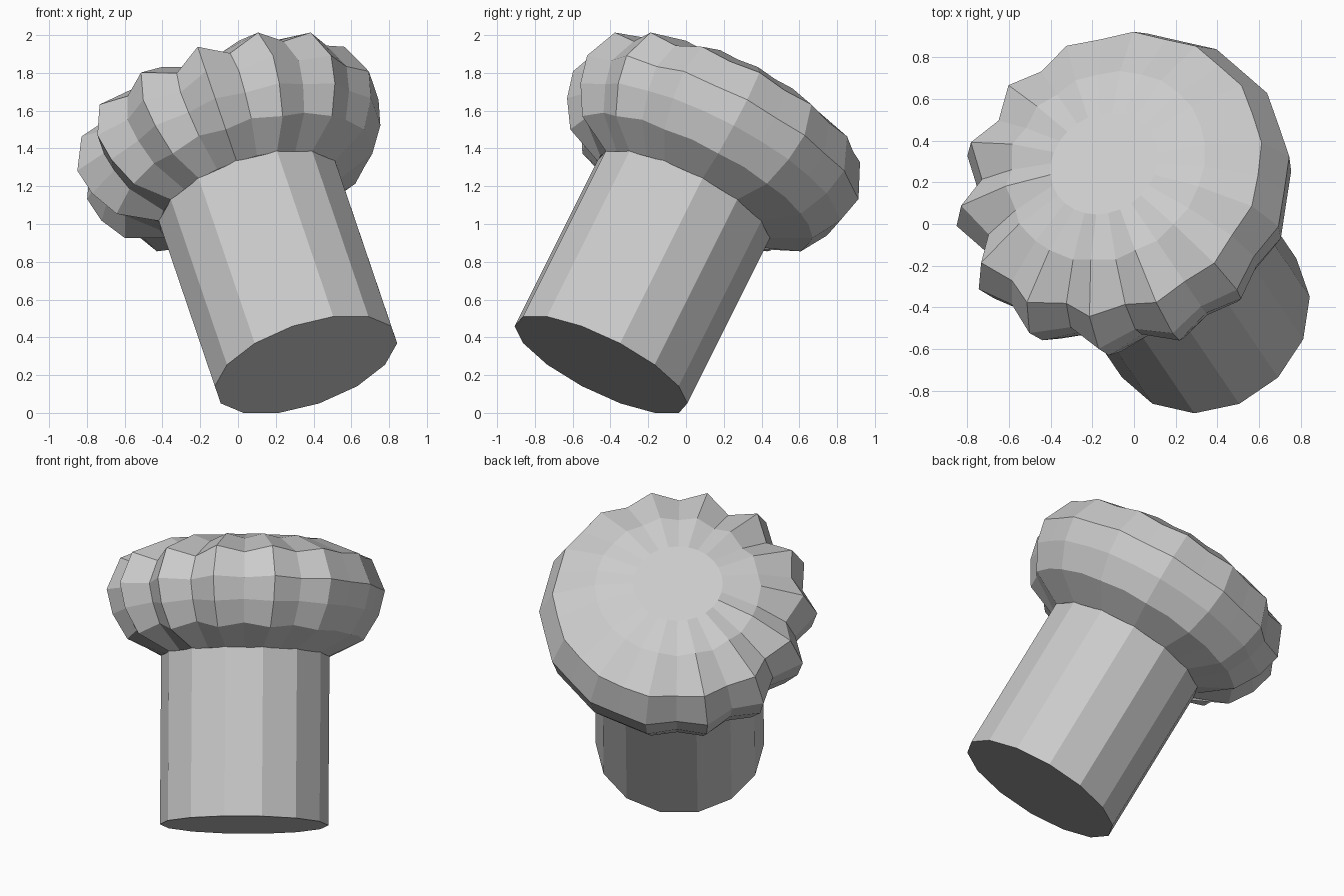
import bpy, bmesh, math
from mathutils import Vector, Matrix

if "Cube" in bpy.data.objects:
    bpy.data.objects.remove(bpy.data.objects["Cube"])

SIDES = 14
BASE = Vector((0.36, -0.45, 0.255))
AXIS = Vector((-0.34, 0.50, 1.0)).normalized()

# Tilted frame: local z runs along the hat, local x points to its high side
vx = (Vector((0, 0, 1)) - AXIS * AXIS.z).normalized()
vy = AXIS.cross(vx)
FRAME = Matrix((vx, vy, AXIS)).transposed().to_4x4()
FRAME.translation = BASE


def lathe(name, rings):
    """Skin rings of local points and cap both ends."""
    bm = bmesh.new()
    loops = [[bm.verts.new(p) for p in ring] for ring in rings]
    for lo, hi in zip(loops, loops[1:]):
        n = len(lo)
        for i in range(n):
            bm.faces.new((lo[i], lo[(i + 1) % n], hi[(i + 1) % n], hi[i]))
    bm.faces.new(loops[0][::-1])
    bm.faces.new(loops[-1])
    bmesh.ops.recalc_face_normals(bm, faces=bm.faces)
    me = bpy.data.meshes.new(name)
    bm.to_mesh(me)
    bm.free()
    ob = bpy.data.objects.new(name, me)
    ob.matrix_world = FRAME
    bpy.context.collection.objects.link(ob)
    return ob


def polar(r, a, s):
    return Vector((r * math.cos(a), -r * math.sin(a), s))


# Straight band of the hat
step = 2 * math.pi / SIDES
lathe("hat_band", [[polar(0.506, (i + 0.5) * step, s) for i in range(SIDES)]
                   for s in (0.0, 1.03)])

# Puffed crown: 14 ridges with a pleat of varying depth between each pair
profile = [(0.50, 1.02, 0.0), (0.71, 1.12, 0.8), (0.80, 1.27, 1.0),
           (0.836, 1.42, 1.0), (0.755, 1.61, 1.0), (0.50, 1.71, 0.6),
           (0.27, 1.73, 0.0)]  # radius, height, pleat weight
pleat = [0.06, 0.09, 0.10, 0.07, 0.11, 0.10, 0.07,
         0.05, 0.02, 0.02, 0.02, 0.02, 0.02, 0.045]
CORE_R, CORE_S = 0.43, 1.37
rings = []
for r, s, w in profile:
    ring = []
    for k in range(SIDES):
        f = 1 - w * pleat[k] / 0.4
        ring.append(polar(CORE_R + (r - CORE_R) * f if w else r, k * step,
                          CORE_S + (s - CORE_S) * f))
        ring.append(polar(r, (k + 0.5) * step, s))
    rings.append(ring)
lathe("hat_crown", rings)
